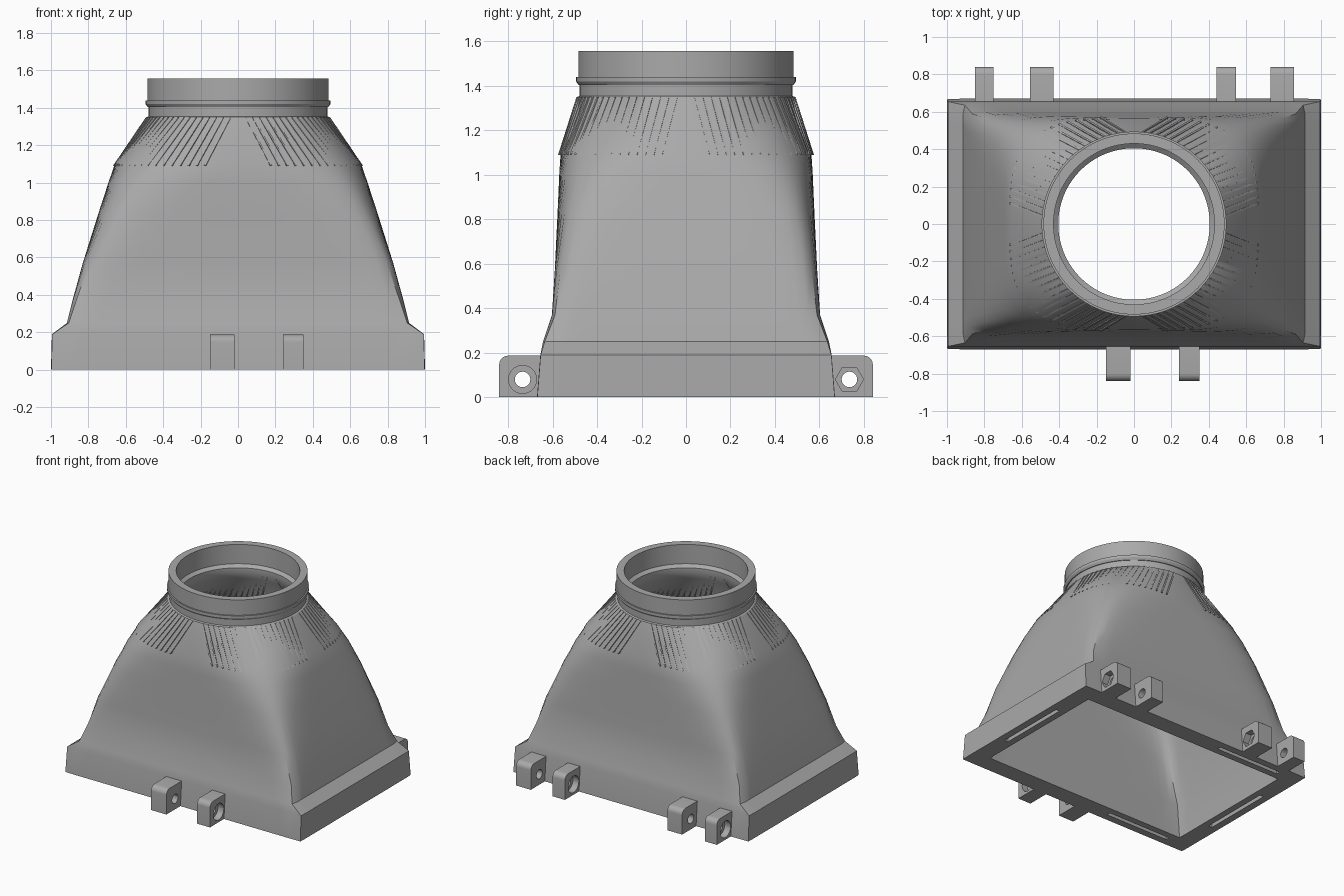
import bpy, bmesh, math
from mathutils import Vector

if "Cube" in bpy.data.objects:
    bpy.data.objects.remove(bpy.data.objects["Cube"], do_unlink=True)

grey = bpy.data.materials.new("plain grey")
grey.use_nodes = True
grey.diffuse_color = (0.4, 0.4, 0.4, 1)
grey.node_tree.nodes["Principled BSDF"].inputs["Base Color"].default_value = (0.4, 0.4, 0.4, 1)

SIDES = 128
FIN_LOW, FIN_HIGH = 1.09, 1.35


def section(angle, a, b, power):
    """Point on a rounded rectangle; higher power means squarer corners."""
    u, v = math.cos(angle), math.sin(angle)
    m = max(abs(u), abs(v))
    u, v = u / m, v / m
    k = (abs(u) ** power + abs(v) ** power) ** (1 / power)
    return a * u / k, b * v / k


def finish(bm, name, smooth=True):
    bmesh.ops.recalc_face_normals(bm, faces=bm.faces)
    mesh = bpy.data.meshes.new(name)
    bm.to_mesh(mesh)
    bm.free()
    ob = bpy.data.objects.new(name, mesh)
    bpy.context.collection.objects.link(ob)
    mesh.materials.append(grey)
    if smooth:
        shade(ob)
    return ob


def shade(ob):
    bpy.ops.object.select_all(action="DESELECT")
    ob.select_set(True)
    bpy.context.view_layer.objects.active = ob
    bpy.ops.object.shade_smooth_by_angle(angle=math.radians(28))


def cut(ob, cutter):
    """Subtract the cutter, then throw it away."""
    cutter.hide_render = True
    mod = ob.modifiers.new("cut", "BOOLEAN")
    mod.operation, mod.solver, mod.object = "DIFFERENCE", "EXACT", cutter
    bpy.context.view_layer.objects.active = ob
    bpy.ops.object.modifier_apply(modifier=mod.name)
    bpy.data.objects.remove(cutter, do_unlink=True)
    shade(ob)


def box(bm, x, y, z):
    made = bmesh.ops.create_cube(bm, size=1)["verts"]
    for v in made:
        v.co = Vector([lo + (c + 0.5) * (hi - lo) for c, (lo, hi) in zip(v.co, (x, y, z))])


def x_cylinder(x0, x1, y, z, radius, sides):
    """Cylinder lying along x, used to drill the lugs."""
    bm = bmesh.new()
    ends = [[bm.verts.new((x, y + radius * math.cos(math.tau * i / sides),
                           z + radius * math.sin(math.tau * i / sides)))
             for i in range(sides)] for x in (x0, x1)]
    for ring in ends:
        bm.faces.new(ring)
    for i in range(sides):
        j = (i + 1) % sides
        bm.faces.new((ends[0][i], ends[0][j], ends[1][j], ends[1][i]))
    return finish(bm, "drill", False)


# Hollow hood: z, half width, half depth, squareness, up the outside, down the inside
outside = [(0, 1.0, 0.67, 400), (0.19, 0.995, 0.655, 400), (0.25, 0.915, 0.643, 60),
           (0.37, 0.885, 0.603, 30), (0.57, 0.83, 0.59, 16), (0.84, 0.745, 0.577, 7),
           (1.0, 0.693, 0.57, 4.5), (1.11, 0.655, 0.563, 3.2), (1.35, 0.49, 0.49, 2)]
collar = [(1.355, 0.478), (1.405, 0.478), (1.405, 0.484), (1.42, 0.494), (1.44, 0.494),
          (1.44, 0.484), (1.558, 0.484), (1.558, 0.43), (1.41, 0.43), (1.39, 0.405), (1.35, 0.405)]
inside = [(1.3, 0.43, 0.425, 2), (1.08, 0.6, 0.505, 3.2), (0.84, 0.69, 0.52, 7),
          (0.57, 0.77, 0.53, 16), (0.25, 0.85, 0.535, 60), (0, 0.865, 0.535, 400)]
rings = outside + [(z, r, r, 2) for z, r in collar] + inside

bm = bmesh.new()
loops = []
for z, a, b, power in rings:
    loops.append([bm.verts.new((*section(math.tau * i / SIDES, a, b, power), z)) for i in range(SIDES)])
for lower, upper in zip(loops, loops[1:] + loops[:1]):
    for i in range(SIDES):
        j = (i + 1) % SIDES
        bm.faces.new((lower[i], lower[j], upper[j], upper[i]))
hood = finish(bm, "hood_shell")

# Slots in the underside of the rim
bm = bmesh.new()
for s in (-1, 1):
    box(bm, (-0.81, -0.27), (s * 0.6 - 0.015, s * 0.6 + 0.015), (-0.05, 0.12))
    box(bm, (s * 0.93 - 0.015, s * 0.93 + 0.015), (-0.28, 0.28), (-0.05, 0.12))
cut(hood, finish(bm, "slot_cutter", False))

# Thin slanted fins around the shoulder, mirrored into four groups
bm = bmesh.new()
COUNT = 19
for sx in (-1, 1):
    for sy in (-1, 1):
        for i in range(COUNT):
            t = i / (COUNT - 1)
            high = math.radians(5 + 80 * t)
            low = math.radians(11 + 64 * t)
            corners = []
            for ang, (a, b, power), z in ((low, (0.655, 0.563, 3.2), FIN_LOW),
                                          (high, (0.49, 0.49, 2), FIN_HIGH)):
                x, y = section(ang, a, b, power)
                p = Vector((x * sx, y * sy, z))
                out = Vector((p.x, p.y, 0)).normalized()
                side = Vector((-out.y, out.x, 0)) * 0.005
                grow = 0.014 if z == FIN_LOW else 0.004
                corners.append([bm.verts.new(p + out * d + side * k)
                                for d, k in ((grow, 1), (grow, -1), (-0.085, -1), (-0.085, 1))])
            lo, hi = corners
            bm.faces.new(lo)
            bm.faces.new(hi)
            for k in range(4):
                n = (k + 1) % 4
                bm.faces.new((lo[k], lo[n], hi[n], hi[k]))
finish(bm, "shoulder_fins", False)


# Bolt lugs: x range, side (front -1, back 1), pocket sides, pocket direction
lugs = [("front_lug_right", -0.15, -0.02, -1, 6, -1), ("front_lug_left", 0.24, 0.35, -1, 32, 1),
        ("back_lug_far_right", -0.85, -0.75, 1, 32, -1), ("back_lug_right", -0.555, -0.43, 1, 6, 1),
        ("back_lug_left", 0.44, 0.545, 1, 32, -1), ("back_lug_far_left", 0.73, 0.855, 1, 6, 1)]
for name, x0, x1, side, pocket, way in lugs:
    bm = bmesh.new()
    outer = 0.84
    box(bm, (x0, x1), sorted((side * 0.64, side * outer)), (0, 0.187))
    edge = [e for e in bm.edges
            if all(v.co.z > 0.1 and abs(v.co.y) > 0.8 for v in e.verts)]
    bmesh.ops.bevel(bm, geom=edge, offset=0.04, segments=6, profile=0.5, affect="EDGES")
    lug = finish(bm, name)
    y, z = side * 0.735, 0.08
    cut(lug, x_cylinder(x0 - 0.05, x1 + 0.05, y, z, 0.035, 32))
    face = x1 if way > 0 else x0
    ends = sorted((face - way * 0.05, face + way * 0.05))
    cut(lug, x_cylinder(*ends, y, z, 0.063, pocket))
